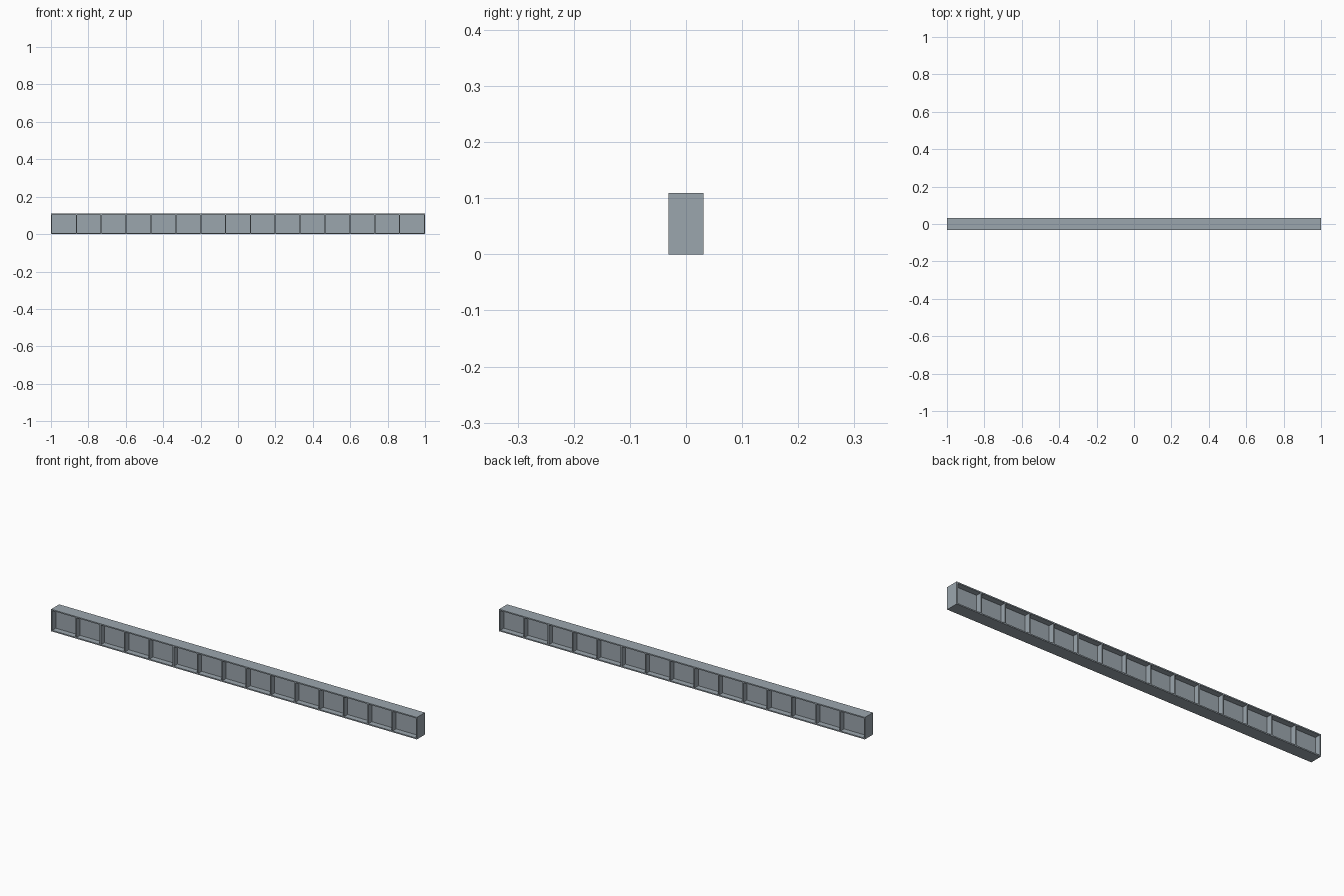
import bpy

if "Cube" in bpy.data.objects:
    bpy.data.objects.remove(bpy.data.objects["Cube"])

L, W, H = 2.0, 0.0625, 0.109   # length, flange width, height
T = 0.006                      # plate thickness
BAYS = 15

steel = bpy.data.materials.new("blue grey steel")
steel.diffuse_color = (0.33, 0.38, 0.42, 1)
steel.use_nodes = True
steel.node_tree.nodes["Principled BSDF"].inputs["Base Color"].default_value = steel.diffuse_color


def plate(name, size, loc):
    bpy.ops.mesh.primitive_cube_add(size=1, location=loc)
    ob = bpy.context.object
    ob.name = name
    ob.scale = size
    bpy.ops.object.transform_apply(location=False, rotation=False, scale=True)
    ob.data.materials.append(steel)
    return ob


# Top and bottom flanges with a thin central web
plate("bottom_flange", (L, W, T), (0, 0, T / 2))
plate("top_flange", (L, W, T), (0, 0, H - T / 2))
plate("web", (L - 2 * T, T, H - 2 * T), (0, 0, H / 2))

# Full-width stiffeners, including the closing plates at both ends
pitch = (L - T) / BAYS
for i in range(BAYS + 1):
    end = i in (0, BAYS)
    plate("end_plate" if end else "stiffener", (T, W, H - 2 * T),
          (-L / 2 + T / 2 + i * pitch, 0, H / 2))
